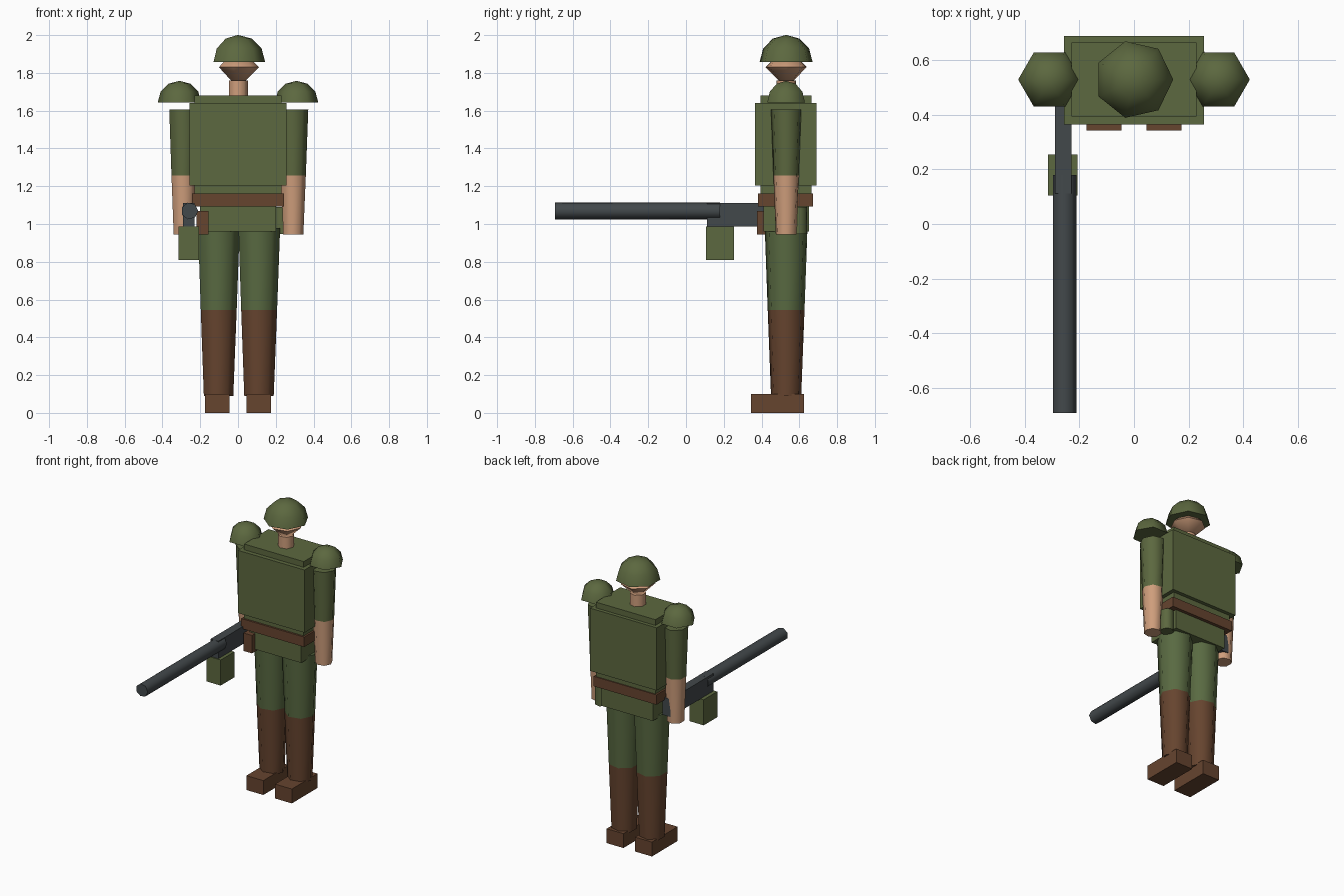
import bpy, bmesh
from math import sin, cos, pi, radians
from mathutils import Matrix, Vector

if "Cube" in bpy.data.objects:
    bpy.data.objects.remove(bpy.data.objects["Cube"], do_unlink=True)


def material(name, rgb):
    m = bpy.data.materials.new(name)
    m.use_nodes = True
    colour = (*rgb, 1)
    m.diffuse_color = colour
    m.node_tree.nodes["Principled BSDF"].inputs["Base Color"].default_value = colour
    return m


olive = material("olive cloth", (0.107, 0.138, 0.05))
trouser = material("trouser green", (0.1, 0.144, 0.054))
brown = material("brown leather", (0.133, 0.058, 0.028))
skin = material("skin", (0.62, 0.34, 0.2))
gunmetal = material("gunmetal", (0.055, 0.065, 0.07))

DEPTH = 0.53  # y of the body axis


def add(name, bm, *mats):
    bmesh.ops.recalc_face_normals(bm, faces=bm.faces)
    mesh = bpy.data.meshes.new(name)
    bm.to_mesh(mesh)
    bm.free()
    for m in mats:
        mesh.materials.append(m)
    ob = bpy.data.objects.new(name, mesh)
    bpy.context.collection.objects.link(ob)
    return ob


def box(name, x, y, z, mat):
    """Box from (low, high) ranges on each axis."""
    bm = bmesh.new()
    bmesh.ops.create_cube(bm, size=1)
    for v in bm.verts:
        v.co = [(lo + hi) / 2 + c * (hi - lo) for c, (lo, hi) in zip(v.co, (x, y, z))]
    return add(name, bm, mat)


def turned(name, centre, rings, sides, mats, split=None, tilt=0):
    """Stack of (radius, height) rings; faces below split take the second material."""
    bm = bmesh.new()
    loops = []
    for r, h in rings:
        if r == 0:
            loops.append([bm.verts.new((0, 0, h))])
        else:
            loops.append([bm.verts.new((r * cos(2 * pi * i / sides), r * sin(2 * pi * i / sides), h))
                          for i in range(sides)])
    for a, b in zip(loops, loops[1:]):
        for i in range(sides):
            j = (i + 1) % sides
            quad = [a[i % len(a)], a[j % len(a)], b[j % len(b)], b[i % len(b)]]
            bm.faces.new(list(dict.fromkeys(quad)))
    for end in (loops[0], loops[-1]):
        if len(end) > 1:
            bm.faces.new(end)
    if split is not None:
        for f in bm.faces:
            f.material_index = int(f.calc_center_median().z < split)
    bm.transform(Matrix.Translation(Vector(centre)) @ Matrix.Rotation(tilt, 4, 'X'))
    ob = add(name, bm, *mats)
    bpy.ops.object.select_all(action='DESELECT')
    ob.select_set(True)
    bpy.context.view_layer.objects.active = ob
    bpy.ops.object.shade_smooth_by_angle(angle=radians(65))
    return ob


def dome(name, centre, radius, sides):
    rings = [(radius * cos(radians(a)), radius * sin(radians(a))) for a in (0, 30, 60)]
    return turned(name, centre, rings + [(0, radius)], sides, [olive])


# Head
dome("helmet", (0, DEPTH, 1.857), 0.144, 7)
turned("head", (0, DEPTH, 1.83), [(0, -0.11), (0.112, 0), (0, 0.11)], 7, [skin])
turned("neck", (0, DEPTH, 0), [(0.053, 1.66), (0.053, 1.76)], 7, [skin])

# Trunk
box("jacket", (-0.23, 0.23), (0.395, 0.665), (1.1, 1.68), olive)
box("armour_vest", (-0.257, 0.257), (0.365, 0.69), (1.203, 1.64), olive)
box("belt", (-0.243, 0.243), (0.382, 0.672), (1.093, 1.162), brown)
box("hips", (-0.2, 0.2), (0.41, 0.65), (0.96, 1.1), olive)

# Limbs on both sides
for side, s in (("right", -1), ("left", 1)):
    dome(side + "_shoulder_pad", (s * 0.31, DEPTH, 1.643), 0.115, 6)
    turned(side + "_arm", (s * 0.29, DEPTH, 0),
           [(0.056, 0.944), (0.069, 1.256), (0.082, 1.605)], 7, [olive, skin], split=1.256)
    turned(side + "_leg", (s * 0.107, DEPTH, 0),
           [(0.082, 0.09), (0.1, 0.546), (0.116, 0.98)], 7, [trouser, brown], split=0.546)
    box(side + "_boot", sorted((s * 0.045, s * 0.175)), (0.343, 0.625), (0, 0.1), brown)

# Belt kit
box("pouch", (-0.22, -0.155), (0.375, 0.46), (0.945, 1.07), brown)
turned("canteen", (0.23, 0.597, 0), [(0.045, 0.947), (0.045, 1.09)], 7, [olive])

# Gun, pointing forward
box("gun_body", (-0.29, -0.23), (0.112, 0.585), (0.987, 1.11), gunmetal)
turned("gun_barrel", (-0.256, 0.18, 1.069), [(0.045, 0), (0.045, 0.873)], 7, [gunmetal], tilt=pi / 2)
box("gun_magazine", (-0.315, -0.207), (0.105, 0.255), (0.81, 0.988), olive)
